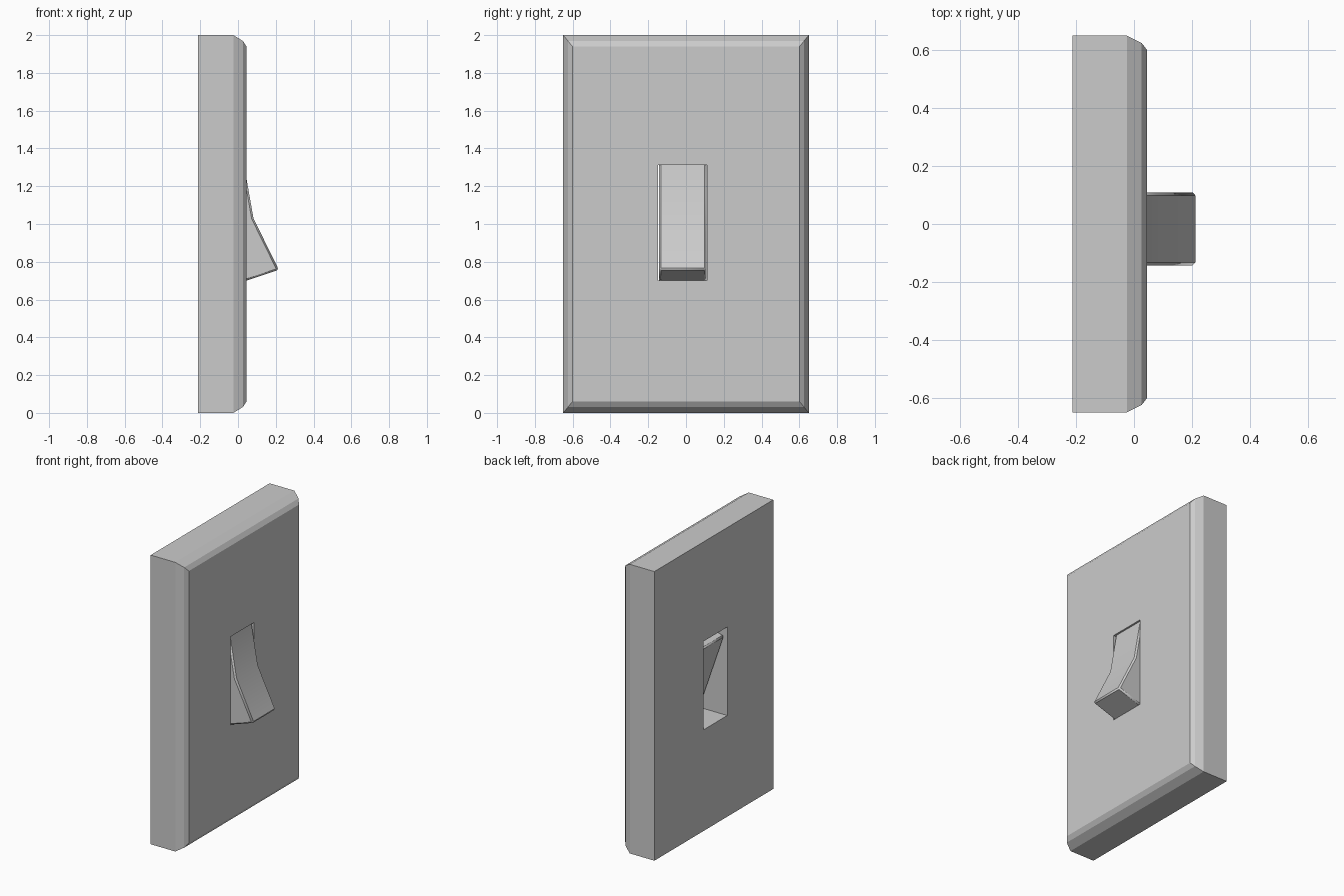
import bpy, bmesh, math

if "Cube" in bpy.data.objects:
    bpy.data.objects.remove(bpy.data.objects["Cube"])


def finish(bm, name):
    bmesh.ops.recalc_face_normals(bm, faces=bm.faces)
    mesh = bpy.data.meshes.new(name)
    bm.to_mesh(mesh)
    bm.free()
    obj = bpy.data.objects.new(name, mesh)
    bpy.context.collection.objects.link(obj)
    return obj


def ring(bm, x, y0, y1, z0, z1):
    return [bm.verts.new((x, y, z)) for y, z in ((y0, z0), (y1, z0), (y1, z1), (y0, z1))]


def outer(bm, x, dy, dz):
    return ring(bm, x, -0.65 + dy, 0.65 - dy, dz, 2 - dz)


# Wall plate: rectangular loops from the rear slot edge round to the front slot edge
SLOT = (-0.147, 0.112, 0.70, 1.312)
BACK, FRONT = -0.213, 0.045
bm = bmesh.new()
loops = [
    ring(bm, BACK, *SLOT),
    outer(bm, BACK, 0, 0),
    outer(bm, -0.025, 0, 0),
    outer(bm, 0.026, 0.025, 0.031),
    outer(bm, FRONT, 0.049, 0.06),
    ring(bm, FRONT, *SLOT),
]
for a, b in zip(loops, loops[1:] + loops[:1]):
    for i in range(4):
        j = (i + 1) % 4
        bm.faces.new((a[i], a[j], b[j], b[i]))
finish(bm, "wall_plate")

# Rocker switch: tilted block with a dished front, extruded across the slot
profile = [(0.0, 0.685), (0.216, 0.757), (0.082, 1.03), (0.03, 1.325), (-0.195, 1.25)]
bm = bmesh.new()
face = bm.faces.new([bm.verts.new((x, -0.143, z)) for x, z in profile])
ext = bmesh.ops.extrude_face_region(bm, geom=[face])
bmesh.ops.translate(bm, vec=(0, 0.252, 0),
                    verts=[v for v in ext["geom"] if isinstance(v, bmesh.types.BMVert)])
rocker = finish(bm, "rocker_switch")
bev = rocker.modifiers.new("edge_bevel", "BEVEL")
bev.width = 0.01
bev.segments = 1
bev.limit_method = "ANGLE"
bev.angle_limit = math.radians(30)

bpy.ops.object.select_all(action="DESELECT")
rocker.select_set(True)
bpy.context.view_layer.objects.active = rocker
bpy.ops.object.shade_smooth_by_angle(angle=math.radians(30))
